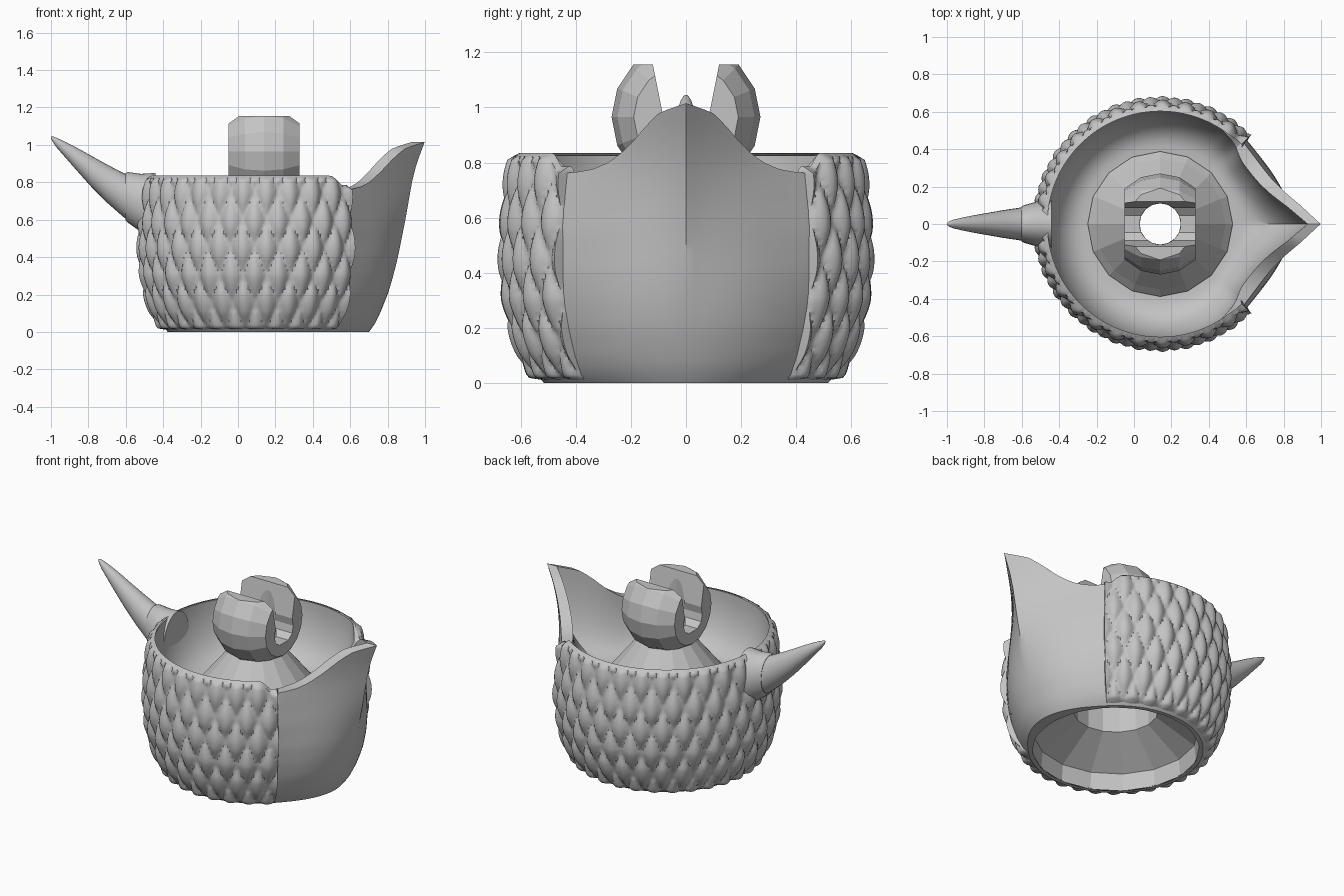
import bpy, bmesh, math
from math import sin, cos, pi, radians

if "Cube" in bpy.data.objects:
    bpy.data.objects.remove(bpy.data.objects["Cube"])

CX = 0.14                      # axis of the bowl
grey = bpy.data.materials.new("stone_grey")
grey.diffuse_color = (0.55, 0.55, 0.55, 1)
grey.use_nodes = True
grey.node_tree.nodes["Principled BSDF"].inputs["Base Color"].default_value = grey.diffuse_color


def finish(name, bm, angle=None):
    bmesh.ops.remove_doubles(bm, verts=bm.verts, dist=1e-5)
    bmesh.ops.recalc_face_normals(bm, faces=bm.faces)
    me = bpy.data.meshes.new(name)
    bm.to_mesh(me)
    bm.free()
    me.materials.append(grey)
    ob = bpy.data.objects.new(name, me)
    bpy.context.collection.objects.link(ob)
    if angle:
        bpy.ops.object.select_all(action='DESELECT')
        bpy.context.view_layer.objects.active = ob
        ob.select_set(True)
        bpy.ops.object.shade_smooth_by_angle(angle=radians(angle))
    return ob


def grid(name, rows, close_u, close_v=False, caps=False, angle=None):
    """Skin a list of point rows with quads."""
    bm = bmesh.new()
    vs = [[bm.verts.new(p) for p in r] for r in rows]
    n, m = len(vs), len(vs[0])
    for i in range(n if close_v else n - 1):
        for j in range(m if close_u else m - 1):
            a, b = vs[i], vs[(i + 1) % n]
            k = (j + 1) % m
            bm.faces.new((a[j], a[k], b[k], b[j]))
    if caps:
        bm.faces.new(vs[0])
        bm.faces.new(vs[-1])
    return finish(name, bm, angle)


def interp(table, t):
    for (a, p), (b, q) in zip(table, table[1:]):
        if t <= b:
            return p + (q - p) * max(0, (t - a) / (b - a))
    return table[-1][1]


def smooth(a, b, t):
    t = min(1, max(0, (t - a) / (b - a)))
    return t * t * (3 - 2 * t)


WALL = [(0, .515), (.03, .545), (.1, .582), (.2, .615), (.3, .635), (.4, .646),
        (.55, .646), (.7, .632), (.83, .615)]
RIDGE = [(0, .56), (.04, .59), (.1, .62), (.2, .66), (.3, .69), (.4, .715),
         (.6, .755), (.8, .79), (.9, .815), (1.02, .86)]
RIM = [(0, 1.015), (.06, .995), (.1, .98), (.15, .935), (.2, .88), (.25, .835),
       (.3, .80), (.36, .775), (.42, .765), (.5, .76)]
EDGE = radians(45)


def wall_radius(th, z):
    """Round wall that turns into a pointed prow near th = 0."""
    R, t = interp(WALL, z), abs(th)
    if t >= EDGE:
        return R
    X, p = interp(RIDGE, z), R * sin(EDGE)
    wedge = X * p / (p * cos(t) + (X - p) * sin(t))
    rnd = R + (X - R) * (1 + cos(4 * t)) / 2
    w = smooth(.15, .8, z)
    return rnd + (wedge - rnd) * w


def rim_height(th):
    t = abs(th)
    if t >= EDGE:
        return .76 + .065 * smooth(EDGE, radians(54), t)
    # distance from the centre line along the straight prow edge
    y = .86 * .46 / (.46 * cos(t) + .40 * sin(t)) * sin(t)
    return interp(RIM, y)


def polar(r, th, z):
    return (CX + r * cos(th), r * sin(th), z)


# Bowl shell: underside ring, outer wall, rim, inner bowl
N = 144
angles = [-pi + 2 * pi * i / N for i in range(N)]
rows = [[polar(.49, th, 0) for th in angles]]
for i in range(25):
    v = i / 24
    rows.append([polar(wall_radius(th, v * rim_height(th)), th, v * rim_height(th)) for th in angles])
for i in range(15):
    s = (1 - i / 14) * pi / 2
    row = []
    for th in angles:
        top = rim_height(th)
        rin = wall_radius(th, top) - .01 - .06 * smooth(radians(60), radians(35), abs(th))
        r = .38 + (rin - .38) * sin(s) ** .8
        row.append(polar(r, th, .47 + (top - .47) * (1 - cos(s))))
    rows.append(row)
grid("bowl_shell", rows, True, angle=32)

# Diamond scales wrapped around the wall, open at the prow
COLS, SUB, NZ = 24, 10, 64
rows = []
for k in range(NZ + 1):
    row = []
    for i in range(COLS * SUB + 1):
        th = EDGE - .03 + (2 * pi - 2 * EDGE + .06) * i / (COLS * SUB)
        tw = th if th <= pi else th - 2 * pi
        top = max(.775, rim_height(tw)) + .01
        z = .006 + (top - .006) * k / NZ
        u, v = i / SUB, z / .3
        bump = abs(sin(pi * (u + v)) * sin(pi * (u - v))) ** .6
        h = .004 + .034 * bump
        if i in (0, COLS * SUB) or k == 0:
            h = -.03
        if k == NZ:
            h = -.012
        elif k == NZ - 1:
            h = min(h, .012)
        row.append(polar(interp(WALL, z) + h, th, z))
    rows.append(row)
grid("wall_scales", rows, False, angle=50)


# Horn and its cuff: lofted upright ellipses (x, centre z, half height, half width)
def loft(name, sections, angle, n=24):
    rows = [[(x, ry * cos(2 * pi * j / n), z + rz * sin(2 * pi * j / n)) for j in range(n)]
            for x, z, rz, ry in sections]
    grid(name, rows, True, caps=True, angle=angle)


loft("horn_cuff", [(-.44, .67, .18, .13), (-.52, .69, .155, .12), (-.59, .72, .135, .1),
                   (-.602, .723, .125, .092)], 40)
loft("horn", [(-.56, .70, .13, .095), (-.62, .737, .116, .086), (-.7, .793, .102, .074),
              (-.78, .855, .084, .06), (-.86, .922, .062, .046), (-.92, .972, .043, .034),
              (-.97, 1.012, .026, .022), (-.992, 1.032, .014, .012), (-1, 1.04, .004, .004)], 40)

# Faceted hollow base with the central cone and through hole
profile = [(.11, .8), (.17, .76), (.35, .54), (.388, .5), (.388, .4), (.5, .2), (.512, .01),
           (.495, .001), (.485, .11), (.25, .26), (.25, .5), (.11, .6)]
rows = [[polar(r, 2 * pi * j / 16, z) for j in range(16)] for r, z in profile]
grid("base_cone", rows, True, close_v=True)

# Ball clip: faceted ball lying on the x axis with flat ends
BZ = .965
rows = [[(CX + x, r * sin(2 * pi * j / 16), BZ + r * cos(2 * pi * j / 16)) for j in range(16)]
        for x, r in [(-.19, .19), (-.103, .25), (0, .27), (.103, .25), (.19, .19)]]
clip = grid("ball_clip", rows, True, caps=True)

# Cutters: tapered slot, flat top, round hole
half = [(.14, 1.3), (.12, 1.155), (.085, .98), (.095, .93), (.085, .885), (.045, .855)]
outline = half + [(-y, z) for y, z in reversed(half)]
slot = grid("slot_cutter", [[(x, y, z) for y, z in outline] for x in (CX - .4, CX + .4)], True, caps=True)
flat = grid("top_cutter", [[(CX + sx, sy, z) for sx, sy in ((-.5, -.5), (.5, -.5), (.5, .5), (-.5, .5))]
                           for z in (1.155, 1.5)], True, caps=True)
hole = grid("hole_cutter", [[polar(.11, 2 * pi * j / 32, z) for j in range(32)] for z in (.5, 1.6)],
            True, caps=True)
for cutter in (flat, slot, hole):
    mod = clip.modifiers.new(cutter.name, 'BOOLEAN')
    mod.operation = 'DIFFERENCE'
    mod.solver = 'EXACT'
    mod.object = cutter
    cutter.hide_render = True
    cutter.hide_viewport = True
